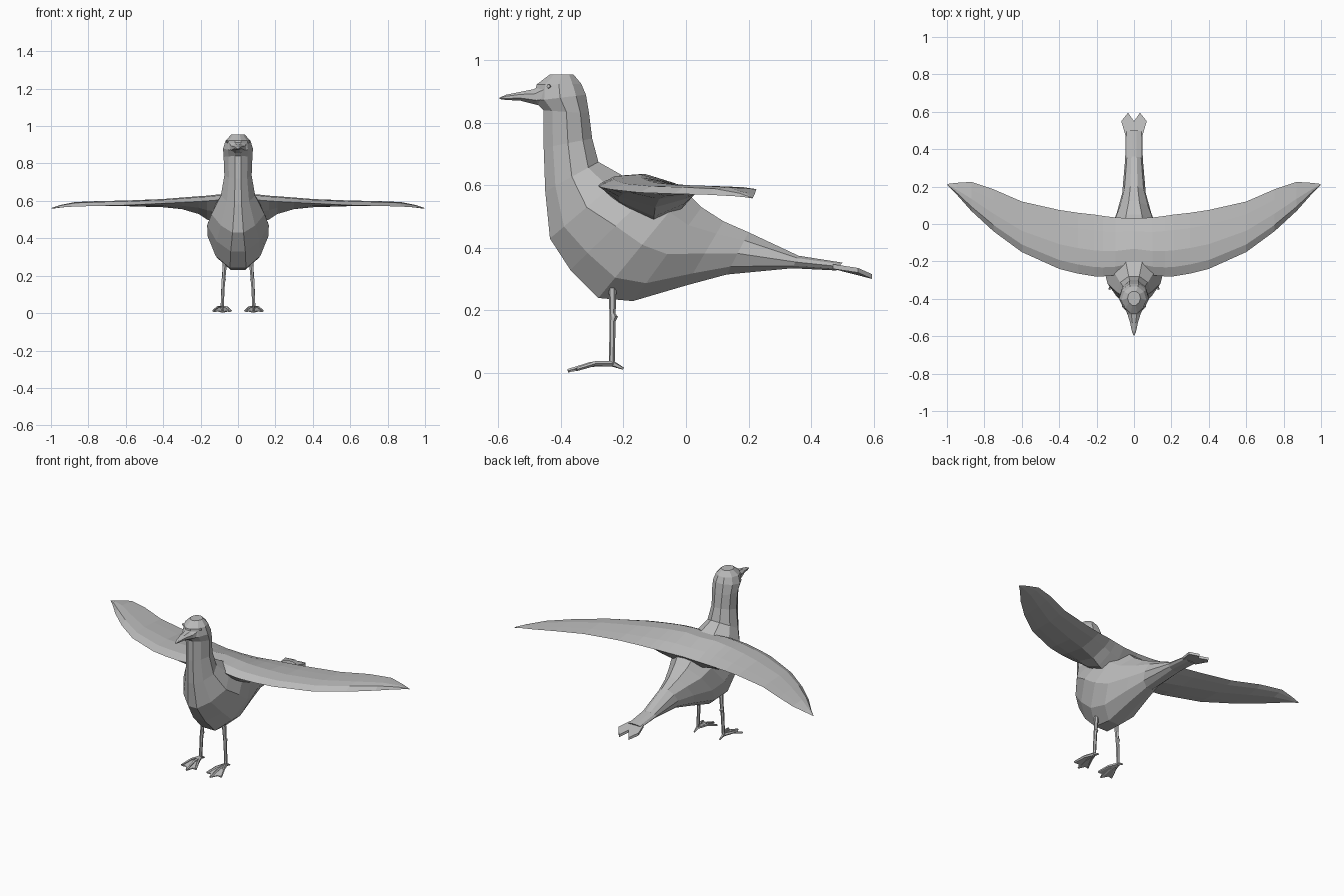
import bpy, bmesh, math
from mathutils import Vector

cube = bpy.data.objects.get("Cube")
if cube:
    bpy.data.objects.remove(cube, do_unlink=True)

grey = bpy.data.materials.new("plain grey")
grey.use_nodes = True
grey.diffuse_color = (0.5, 0.5, 0.5, 1)
grey.node_tree.nodes["Principled BSDF"].inputs["Base Color"].default_value = (0.5, 0.5, 0.5, 1)


def loft(name, rings, mirror=False):
    """Skin a list of equal-length closed rings and cap both ends."""
    bm = bmesh.new()
    loops = [[bm.verts.new(p) for p in ring] for ring in rings]
    n = len(loops[0])
    for a, b in zip(loops, loops[1:]):
        for i in range(n):
            j = (i + 1) % n
            bm.faces.new((a[i], a[j], b[j], b[i]))
    bm.faces.new(loops[0])
    bm.faces.new(loops[-1])
    bmesh.ops.recalc_face_normals(bm, faces=bm.faces)
    mesh = bpy.data.meshes.new(name)
    bm.to_mesh(mesh)
    bm.free()
    mesh.materials.append(grey)
    obj = bpy.data.objects.new(name, mesh)
    bpy.context.collection.objects.link(obj)
    if mirror:
        obj.modifiers.new("Mirror", 'MIRROR')
    return obj


def oval(back, front, width, narrow=0.0, sides=10):
    """Ring from a back point to a front point (y, z), narrowed toward the front."""
    b, f = Vector((0, *back)), Vector((0, *front))
    half = (b - f) / 2 / math.cos(math.pi / sides)
    ring = []
    for i in range(sides):
        a = (i + 0.5) * math.tau / sides
        x = width * math.sin(a) * (1 + narrow * min(math.cos(a), 0))
        ring.append((b + f) / 2 + half * math.cos(a) + Vector((x, 0, 0)))
    return ring


def rod(name, points, sides=6):
    """Tapered limb through (centre, radius) points, mirrored to both sides."""
    axis = Vector(points[-1][0]) - Vector(points[0][0])
    turn = axis.to_track_quat('Z', 'Y')
    rings = []
    for centre, r in points:
        rings.append([Vector(centre) + turn @ Vector((r * math.cos(i * math.tau / sides),
                      r * math.sin(i * math.tau / sides), 0)) for i in range(sides)])
    return loft(name, rings, True)


def plate(name, outline, thickness, mirror=False):
    """Thin slab with the given top outline."""
    return loft(name, [outline, [(x, y, z - thickness) for x, y, z in outline]], mirror)


# Head, neck, body and tail: back point, front point, half width, front narrowing
body = [
    ((-.36, .955), (-.435, .955), .035, .1),
    ((-.335, .925), (-.478, .922), .066, .2),
    ((-.32, .89), (-.485, .87), .08, .3),
    ((-.31, .83), (-.455, .84), .077, .3),
    ((-.30, .75), (-.455, .72), .073, .3),
    ((-.28, .675), (-.45, .58), .092, .35),
    ((-.20, .63), (-.435, .43), .142, .35),
    ((-.08, .61), (-.37, .33), .165, .25),
    ((.0, .58), (-.28, .24), .162, .15),
    ((.05, .53), (-.17, .23), .135, .1),
    ((.12, .485), (.0, .28), .092),
    ((.20, .45), (.13, .315), .063),
    ((.36, .375), (.34, .335), .047),
    ((.50, .353), (.48, .328), .045),
]
loft("body", [oval(*r) for r in body])

# Forked tail tip
half = [(.045, .47, .348), (.068, .55, .336), (.032, .595, .316)]
plate("tail_tip", half + [(0, .55, .336)] + [(-x, y, z) for x, y, z in reversed(half)], .015)

# Bill: upper and lower edge, half width
bill = [((-.43, .945), (-.44, .85), .06), ((-.485, .908), (-.475, .857), .038),
        ((-.53, .899), (-.53, .871), .022), ((-.575, .89), (-.575, .873), .012),
        ((-.597, .88), (-.597, .876), .003)]
loft("bill", [oval(*r, sides=8) for r in bill])

# Wings: x, leading y, trailing y, then heights of leading edge, trailing edge, crest, underside
stations = [
    (.0, -.25, .03, .61, .58, .637, .50),
    (.10, -.275, .035, .605, .58, .635, .475),
    (.165, -.28, .043, .60, .583, .628, .50),
    (.21, -.28, .05, .597, .585, .625, .53),
    (.30, -.265, .06, .592, .587, .618, .556),
    (.40, -.24, .075, .587, .59, .61, .566),
    (.60, -.15, .12, .577, .592, .602, .572),
    (.75, -.04, .185, .573, .594, .599, .573),
    (.87, .07, .225, .57, .588, .594, .572),
    (.95, .16, .22, .565, .572, .578, .564),
    (.998, .208, .214, .56, .56, .562, .558),
]


def wing_section(x, y0, y1, lead, trail, top, low):
    def at(f, z):
        return (x, y0 + (y1 - y0) * f, z)
    return [at(0, lead), at(.15, top * .8 + lead * .2), at(.42, top),
            at(.75, (top + trail) / 2), at(1, trail),
            at(.85, (low + trail) / 2), at(.55, low), at(.2, (low + lead) / 2)]


loft("wing", [wing_section(*s) for s in stations], True)

# Legs with a small knuckle
rod("leg", [((.07, -.235, .28), .013), ((.076, -.235, .19), .010),
            ((.077, -.231, .18), .013), ((.079, -.235, .165), .010),
            ((.085, -.237, .025), .009)])

# Toes and webbing
ankle = (.085, -.235, .03)
tips = [(.038, -.35, .012), (.08, -.378, .007), (.132, -.35, .012)]
knuckles = [(Vector(ankle) + Vector(tip)) / 2 + Vector((0, 0, .009)) for tip in tips]
for label, knuckle, tip in zip(("inner", "middle", "outer"), knuckles, tips):
    rod(label + "_toe", [(ankle, .010), (knuckle, .008), (tip, .006)], 5)
rod("hind_toe", [(ankle, .01), ((.085, -.2, .014), .004)], 5)
for label, i in (("inner", 0), ("outer", 1)):
    edge = (Vector(tips[i]) + Vector(tips[i + 1])) / 2 + Vector((0, .017, .003))
    plate(label + "_web", [ankle, knuckles[i], tips[i], edge, tips[i + 1], knuckles[i + 1]],
          .005, True)

# Eyes, nearly flush with the head
rod("eye", [((.05, -.437, .916), .007), ((.063, -.44, .917), .006)], 6)
